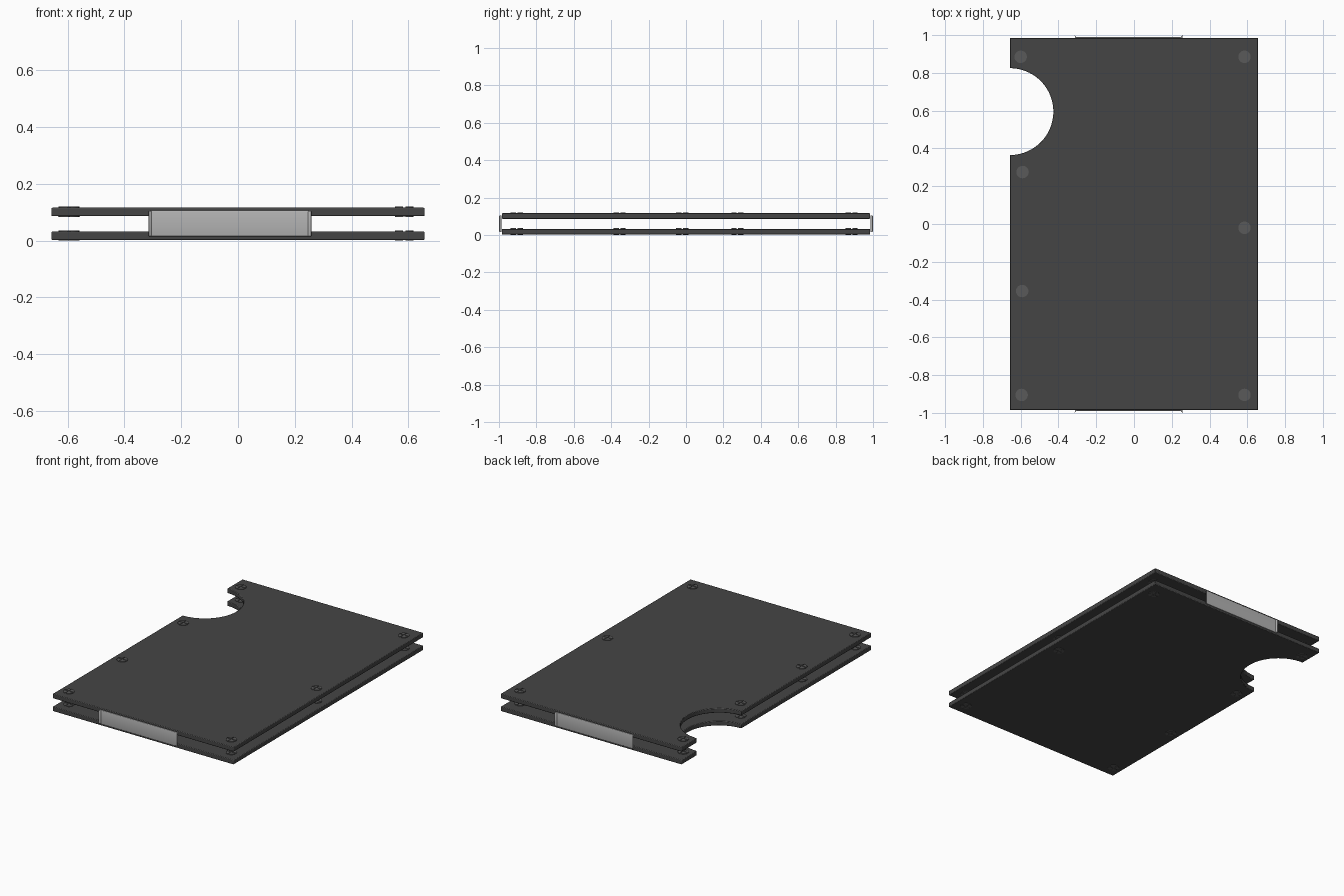
import bpy, bmesh, math

if "Cube" in bpy.data.objects:
    bpy.data.objects.remove(bpy.data.objects["Cube"])

PLATE_T = 0.030          # plate thickness
PLATES = {"lower_plate": 0.002, "upper_plate": 0.086}
HX, HY = 0.657, 0.985    # plate half sizes
CUT_Y, CUT_R = 0.595, 0.23
SCREWS = [(-0.60, 0.885), (0.585, 0.885), (-0.59, 0.275), (0.585, -0.02),
          (-0.592, -0.355), (-0.595, -0.905), (0.585, -0.905)]


def material(name, v):
    m = bpy.data.materials.new(name)
    m.diffuse_color = (v, v, v, 1)
    m.use_nodes = True
    m.node_tree.nodes["Principled BSDF"].inputs["Base Color"].default_value = m.diffuse_color
    return m


def make_object(name, bm, mat):
    bmesh.ops.recalc_face_normals(bm, faces=bm.faces)
    me = bpy.data.meshes.new(name)
    bm.to_mesh(me)
    bm.free()
    ob = bpy.data.objects.new(name, me)
    bpy.context.collection.objects.link(ob)
    me.materials.append(mat)
    return ob


def extrude_profile(bm, pts, z0, z1):
    face = bm.faces.new([bm.verts.new((x, y, z0)) for x, y in pts])
    res = bmesh.ops.extrude_face_region(bm, geom=[face])
    top = [v for v in res["geom"] if isinstance(v, bmesh.types.BMVert)]
    bmesh.ops.translate(bm, verts=top, vec=(0, 0, z1 - z0))


def smooth(ob):
    bpy.ops.object.select_all(action='DESELECT')
    ob.select_set(True)
    bpy.context.view_layer.objects.active = ob
    bpy.ops.object.shade_smooth_by_angle(angle=math.radians(30))


dark = material("plate_dark", 0.06)
metal = material("screw_dark", 0.10)
cloth = material("strap_grey", 0.45)

# Plates: rectangle with a thumb notch on the left edge
outline = [(-HX, -HY), (HX, -HY), (HX, HY), (-HX, HY)]
for i in range(49):
    a = math.pi / 2 - math.pi * i / 48
    outline.append((-HX + CUT_R * math.cos(a), CUT_Y + CUT_R * math.sin(a)))
for name, z in PLATES.items():
    bm = bmesh.new()
    extrude_profile(bm, outline, z, z + PLATE_T)
    plate = make_object(name, bm, dark)
    bev = plate.modifiers.new("edge_bevel", 'BEVEL')
    bev.width, bev.segments = 0.004, 2
    bev.limit_method, bev.angle_limit = 'ANGLE', math.radians(40)
    smooth(plate)

# Screws: core disc with four raised quadrants leaving a cross slot
R, GAP = 0.033, 0.004


def quadrant(k):
    a0 = math.asin(GAP / R)
    pts = [(GAP, GAP)]
    for i in range(9):
        a = a0 + (math.pi / 2 - 2 * a0) * i / 8
        pts.append((R * math.cos(a), R * math.sin(a)))
    c, s = round(math.cos(k * math.pi / 2)), round(math.sin(k * math.pi / 2))
    return [(x * c - y * s, x * s + y * c) for x, y in pts]


disc = [(R * math.cos(i * math.pi / 16), R * math.sin(i * math.pi / 16)) for i in range(32)]
for plate_name, z in PLATES.items():
    zt = z + PLATE_T
    bm = bmesh.new()
    extrude_profile(bm, disc, z - 0.0006, zt + 0.0006)
    for k in range(4):
        extrude_profile(bm, quadrant(k), zt - 0.002, zt + 0.004)
        extrude_profile(bm, quadrant(k), z - 0.002, z + 0.002)
    first = make_object(plate_name.replace("plate", "screw"), bm, metal)
    for n, (x, y) in enumerate(SCREWS):
        ob = first
        if n:
            ob = bpy.data.objects.new(f"{first.name}_{n + 1}", first.data)
            bpy.context.collection.objects.link(ob)
        ob.location = (x, y, 0)

# Elastic strap: thin loop through both plates, wrapping the front and back ends
bm = bmesh.new()
rings = []
for x, hy in ((-0.313, 0.9985), (-0.304, 0.989), (0.246, 0.989), (0.257, 0.9985)):
    ring = []
    for sy, sz, start in ((1, 1, 0), (-1, 1, 90), (-1, -1, 180), (1, -1, 270)):
        for i in range(4):
            a = math.radians(start + 30 * i)
            ring.append(bm.verts.new((x, sy * (hy - 0.003) + 0.003 * math.cos(a),
                                      0.06 + sz * 0.042 + 0.003 * math.sin(a))))
    rings.append(ring)
for a, b in zip(rings, rings[1:]):
    for i in range(len(a)):
        j = (i + 1) % len(a)
        bm.faces.new((a[i], a[j], b[j], b[i]))
strap = make_object("elastic_strap", bm, cloth)
sol = strap.modifiers.new("thickness", 'SOLIDIFY')
sol.thickness, sol.offset = 0.002, -1
smooth(strap)
